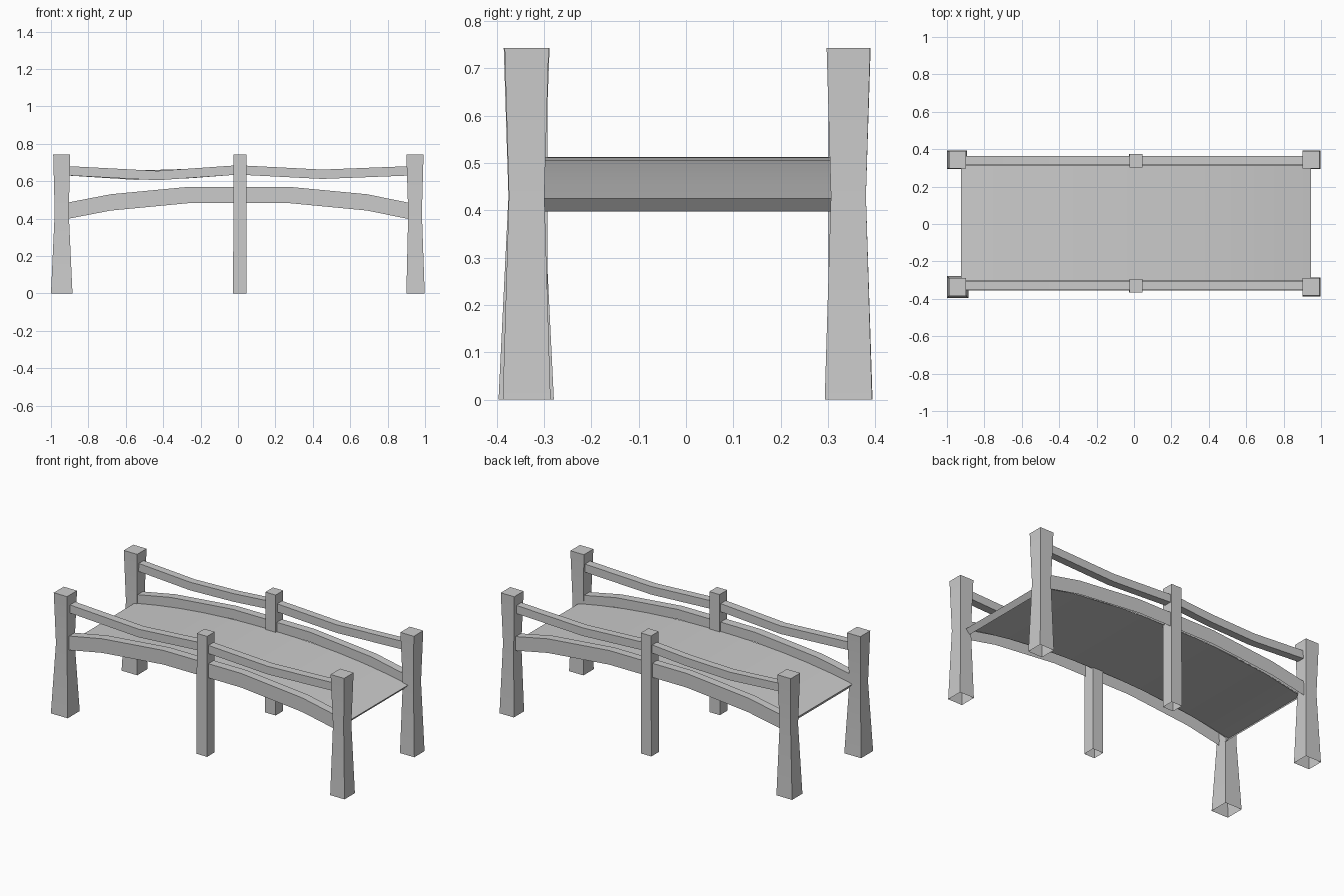
import bpy
import bmesh
import math

if "Cube" in bpy.data.objects:
    bpy.data.objects.remove(bpy.data.objects["Cube"], do_unlink=True)

stone = bpy.data.materials.new("plain_grey")
stone.use_nodes = True
GREY = (0.6, 0.6, 0.6, 1)
stone.diffuse_color = GREY
stone.node_tree.nodes["Principled BSDF"].inputs["Base Color"].default_value = GREY


def loft(name, rings, closed=True, caps=()):
    """Skin a run of cross-sections; caps lists the ring ends to fill."""
    bm = bmesh.new()
    loops = [[bm.verts.new(p) for p in ring] for ring in rings]
    count = len(rings[0])
    for a, b in zip(loops, loops[1:]):
        for i in range(count if closed else count - 1):
            j = (i + 1) % count
            bm.faces.new((a[i], a[j], b[j], b[i]))
    for end in caps:
        bm.faces.new(loops[end])
    bmesh.ops.recalc_face_normals(bm, faces=bm.faces)
    mesh = bpy.data.meshes.new(name)
    bm.to_mesh(mesh)
    bm.free()
    mesh.materials.append(stone)
    mesh.shade_smooth()
    mesh.set_sharp_from_angle(angle=math.radians(30))
    obj = bpy.data.objects.new(name, mesh)
    bpy.context.collection.objects.link(obj)


def post(name, levels):
    """Levels are (z, x0, x1, y0, y1); the foot is open underneath."""
    loft(name, [[(x0, y0, z), (x1, y0, z), (x1, y1, z), (x0, y1, z)]
                for z, x0, x1, y0, y1 in levels], caps=(-1,))


def rail(name, path, y0, y1, thick):
    """Solid bar along (x, top z)."""
    loft(name, [[(x, y0, z - thick), (x, y1, z - thick), (x, y1, z), (x, y0, z)]
                for x, z in path], caps=(0, -1))


def beam(name, path, outer, inner):
    """Outer wall, top and short inner wall, hollow underneath."""
    loft(name, [[(x, outer, z - 0.087), (x, outer, z),
                 (x, inner, z), (x, inner, z - 0.06)] for x, z in path],
         closed=False)


# Corner posts, waisted at deck height
WAIST, TOP = 0.43, 0.743
post("front_right_post", [(0, -1, -0.885, -0.396, -0.279),
                          (WAIST, -0.98, -0.905, -0.375, -0.30),
                          (TOP, -0.988, -0.897, -0.385, -0.288)])
post("back_right_post", [(0, -1, -0.893, 0.293, 0.394),
                         (WAIST, -0.98, -0.905, 0.307, 0.38),
                         (TOP, -0.988, -0.897, 0.298, 0.39)])
for name, y0, y1 in (("front_left_post", -0.387, -0.286),
                     ("back_left_post", 0.293, 0.393)):
    post(name, [(0, 0.9, 0.998, y0, y1),
                (WAIST, 0.91, 0.983, y0 + 0.013, y1 - 0.013),
                (TOP, 0.9, 0.992, y0 + 0.004, y1 - 0.004)])

# Middle posts, nearly straight
for name, y0, y1 in (("front_middle_post", -0.367, -0.293),
                     ("back_middle_post", 0.301, 0.375)):
    post(name, [(0, -0.026, 0.046, y0, y1),
                (TOP, -0.024, 0.046, y0, y1)])

# Arched side beams
ARCH = [(-0.94, 0.48), (-0.68, 0.53), (-0.26, 0.57),
        (0.27, 0.57), (0.69, 0.53), (0.945, 0.478)]
beam("front_beam", ARCH, -0.355, -0.302)
beam("back_beam", ARCH, 0.363, 0.313)

# Deck sheet with a turned-under lip at each end
SEGMENTS = 12
deck_path = []
for i in range(SEGMENTS + 1):
    x = -0.925 + 1.87 * i / SEGMENTS
    deck_path.append((x, 0.513 - 0.088 * abs(x / 0.945) ** 2.2))
deck_path = [(-0.9, 0.397)] + deck_path + [(0.92, 0.397)]
loft("deck", [[(x, -0.303, z), (x, 0.314, z)] for x, z in deck_path],
     closed=False)

# Sagging handrails
FRONT_RAIL = [(-0.94, 0.682), (-0.43, 0.655), (-0.03, 0.683),
              (0.04, 0.683), (0.45, 0.662), (0.94, 0.681)]
BACK_RAIL = [(-0.94, 0.682), (-0.55, 0.657), (-0.25, 0.666), (-0.03, 0.683),
             (0.04, 0.683), (0.45, 0.662), (0.94, 0.681)]
rail("front_handrail", FRONT_RAIL, -0.354, -0.304, 0.05)
rail("back_handrail", BACK_RAIL, 0.317, 0.364, 0.05)
